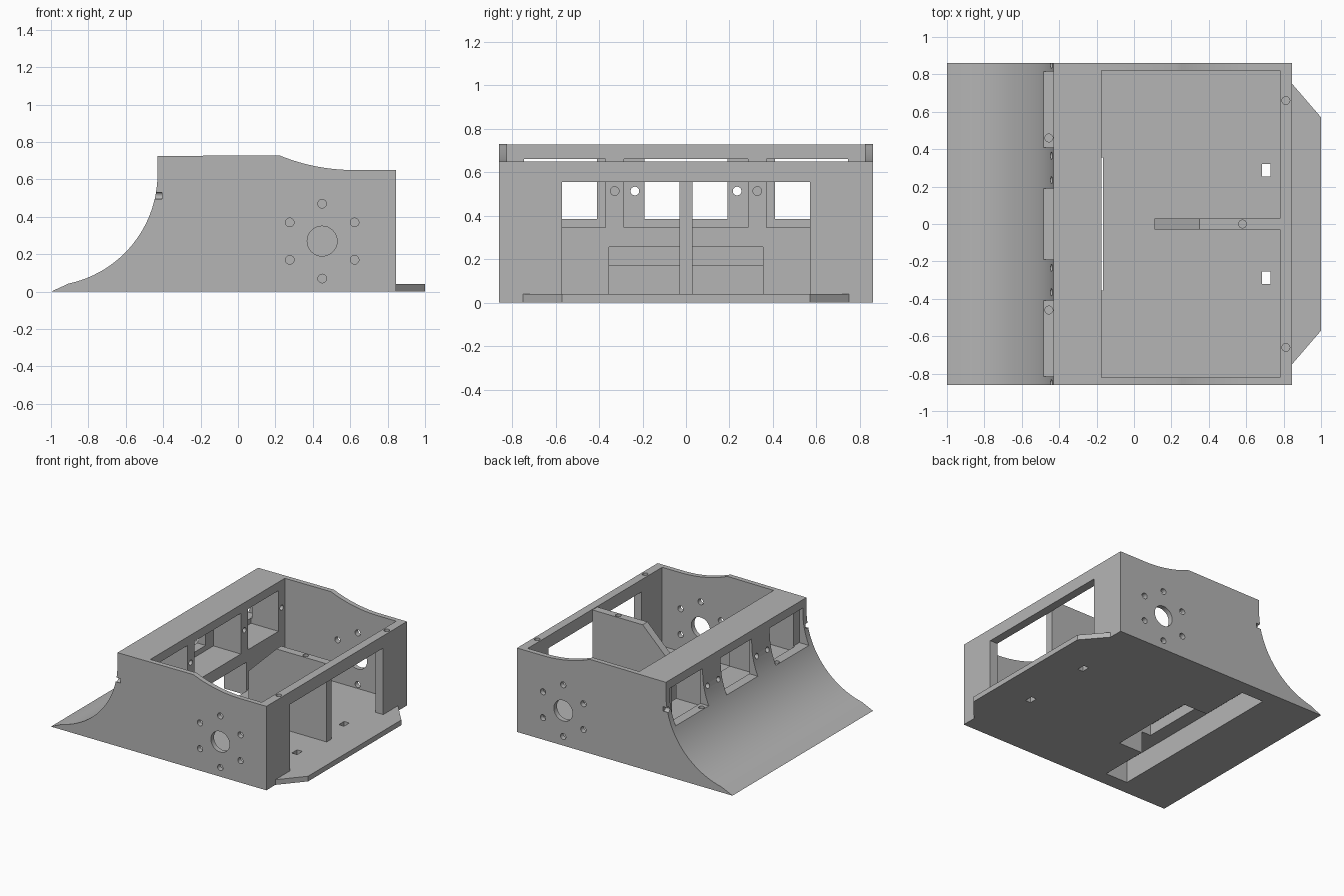
import bpy, bmesh, math
from mathutils import Matrix, Vector

cube = bpy.data.objects.get("Cube")
if cube:
    bpy.data.objects.remove(cube, do_unlink=True)

grey = bpy.data.materials.new("light grey")
grey.use_nodes = True
grey.diffuse_color = (0.46, 0.46, 0.46, 1)
grey.node_tree.nodes["Principled BSDF"].inputs["Base Color"].default_value = (0.46, 0.46, 0.46, 1)


def add(name, bm):
    bmesh.ops.recalc_face_normals(bm, faces=bm.faces)
    mesh = bpy.data.meshes.new(name)
    bm.to_mesh(mesh)
    bm.free()
    ob = bpy.data.objects.new(name, mesh)
    bpy.context.collection.objects.link(ob)
    mesh.materials.append(grey)
    return ob


def prism(name, points, direction):
    """Extrude a closed outline along a direction."""
    bm = bmesh.new()
    face = bm.faces.new([bm.verts.new(p) for p in points])
    ext = bmesh.ops.extrude_face_region(bm, geom=[face])
    verts = [v for v in ext["geom"] if isinstance(v, bmesh.types.BMVert)]
    bmesh.ops.translate(bm, verts=verts, vec=direction)
    return add(name, bm)


def cut(target, cutter):
    mod = target.modifiers.new("cut", "BOOLEAN")
    mod.operation = "DIFFERENCE"
    mod.solver = "EXACT"
    mod.object = cutter
    bpy.ops.object.select_all(action="DESELECT")
    bpy.context.view_layer.objects.active = target
    target.select_set(True)
    bpy.ops.object.modifier_apply(modifier=mod.name)
    bpy.data.objects.remove(cutter, do_unlink=True)


def box_cut(target, xs, ys, zs):
    (x0, x1), (y0, y1), (z0, z1) = xs, ys, zs
    cut(target, prism("box_cutter", [(x0, y0, z0), (x1, y0, z0), (x1, y1, z0), (x0, y1, z0)],
                      (0, 0, z1 - z0)))


def hole(target, start, end, radius):
    """Drill a round hole from start to end."""
    a, b = Vector(start), Vector(end)
    turn = (b - a).to_track_quat("Z", "Y").to_matrix().to_4x4()
    bm = bmesh.new()
    bmesh.ops.create_cone(bm, cap_ends=True, segments=32, radius1=radius, radius2=radius,
                          depth=(b - a).length, matrix=Matrix.Translation((a + b) / 2) @ turn)
    cut(target, add("drill_cutter", bm))


# Side profile: scooped ramp, flat crown, dipped rim
W = 0.86
profile = [(-1, 0)]
for i in range(25):
    t = math.radians(-78 + 78 * i / 24)
    profile.append((-1.03 + 0.6 * math.cos(t), 0.63 + 0.6 * math.sin(t)))
profile.append((-0.43, 0.725))
for i in range(13):
    x = 0.22 + 0.4 * i / 12
    profile.append((x, 1.705 - math.sqrt(1.055 ** 2 - (x - 0.62) ** 2)))
profile += [(0.845, 0.65), (0.845, 0)]
body = prism("chassis_body", [(x, -W, z) for x, z in profile], (0, 2 * W, 0))

# Main bay, rear opening and the cavity under the crown
box_cut(body, (-0.175, 0.78), (-0.822, 0.822), (0.04, 1))
box_cut(body, (0.7, 0.9), (-0.57, 0.57), (0.04, 0.555))
for y0, y1 in ((-0.745, -0.37), (-0.285, 0.285), (0.37, 0.745)):
    box_cut(body, (-0.41, -0.1), (y0, y1), (0.345, 0.66))

# Windows through the ramp
for y0, y1 in ((-0.815, -0.41), (-0.19, 0.19), (0.41, 0.815)):
    box_cut(body, (-0.7, -0.4), (y0, y1), (0.385, 0.66))

# Recess under the ramp, opening into the bay
box_cut(body, (-0.56, -0.37), (-0.745, 0.745), (-0.1, 0.17))
box_cut(body, (-0.45, -0.165), (-0.355, 0.355), (-0.1, 0.255))

# Mirrored holes
for s in (-1, 1):
    box_cut(body, (0.685, 0.73), sorted((s * 0.255, s * 0.32)), (-0.1, 0.1))
    hole(body, (0.45, s * 0.75, 0.27), (0.45, s * 0.95, 0.27), 0.08)
    for i in range(6):
        a = math.radians(30 + 60 * i)
        x, z = 0.45 + 0.2 * math.cos(a), 0.27 + 0.2 * math.sin(a)
        hole(body, (x, s * 0.75, z), (x, s * 0.95, z), 0.023)
    hole(body, (-0.6, s * 0.235, 0.513), (-0.35, s * 0.235, 0.513), 0.02)
    hole(body, (-0.6, s * 0.365, 0.513), (-0.415, s * 0.365, 0.513), 0.02)
    hole(body, (-0.6, s * 0.85, 0.513), (-0.405, s * 0.85, 0.513), 0.02)
    hole(body, (-0.25, s * 0.328, 0.513), (-0.1, s * 0.328, 0.513), 0.02)
    hole(body, (-0.25, s * 0.785, 0.513), (-0.1, s * 0.785, 0.513), 0.02)
    hole(body, (-0.455, s * 0.46, 0.3), (-0.455, s * 0.46, 0.5), 0.021)
    hole(body, (0.812, s * 0.66, 0.58), (0.812, s * 0.66, 0.7), 0.021)

# Central rib with sloped nose
rib_outline = [(0.11, 0.04), (0.11, 0.41), (0.35, 0.645), (0.78, 0.645), (0.78, 0.04)]
rib = prism("centre_rib", [(x, -0.03, z) for x, z in rib_outline], (0, 0.06, 0))
hole(rib, (0.58, 0, 0.55), (0.58, 0, 0.7), 0.021)

# Tapered plate projecting at the base
plate = prism("base_flange", [(0.845, -0.75, 0), (1, -0.57, 0), (1, 0.57, 0), (0.845, 0.75, 0)],
              (0, 0, 0.04))

for ob in (body, rib, plate):
    bpy.ops.object.select_all(action="DESELECT")
    bpy.context.view_layer.objects.active = ob
    ob.select_set(True)
    bpy.ops.object.shade_smooth_by_angle(angle=math.radians(25))
